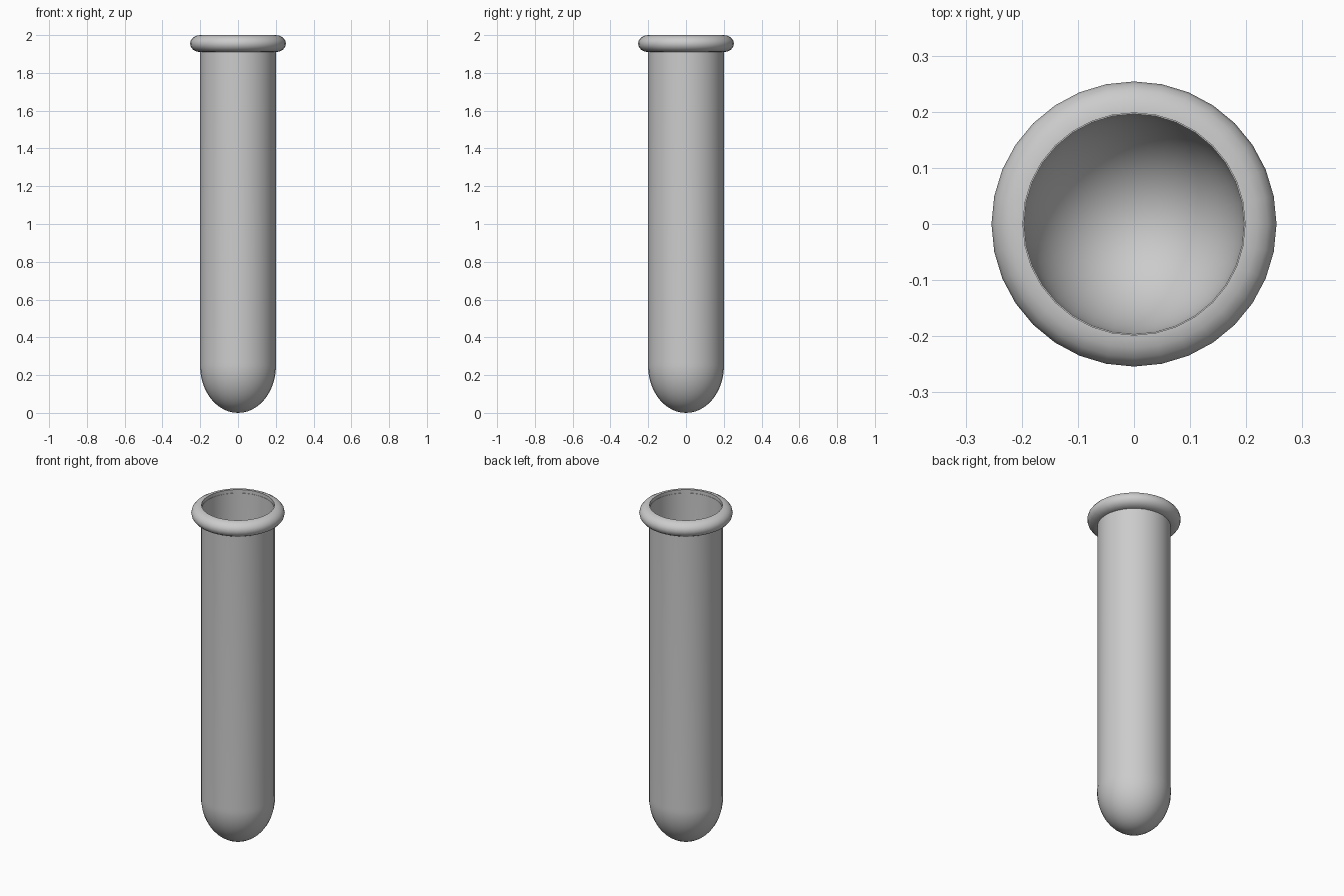
import bpy, bmesh
from math import sin, cos, pi

if "Cube" in bpy.data.objects:
    bpy.data.objects.remove(bpy.data.objects["Cube"])

SEG = 32

def lathe(name, profile, closed=False):
    """Spin an (r, z) profile around the z axis."""
    bm = bmesh.new()
    vs = [bm.verts.new((r, 0, z)) for r, z in profile]
    pairs = list(zip(vs, vs[1:])) + ([(vs[-1], vs[0])] if closed else [])
    edges = [bm.edges.new(p) for p in pairs]
    bmesh.ops.spin(bm, geom=vs + edges, cent=(0, 0, 0), axis=(0, 0, 1),
                   angle=2 * pi, steps=SEG, use_duplicate=False)
    bmesh.ops.remove_doubles(bm, verts=bm.verts, dist=1e-4)
    bmesh.ops.recalc_face_normals(bm, faces=bm.faces)
    me = bpy.data.meshes.new(name)
    bm.to_mesh(me)
    bm.free()
    ob = bpy.data.objects.new(name, me)
    bpy.context.collection.objects.link(ob)
    bpy.ops.object.select_all(action='DESELECT')
    ob.select_set(True)
    bpy.context.view_layer.objects.active = ob
    bpy.ops.object.shade_smooth_by_angle(angle=0.7)
    return ob

def bowl(r, depth, z):
    """Rounded bottom, from the lowest point up to the wall."""
    return [(r * sin(i * pi / 24), z - depth * cos(i * pi / 24)) for i in range(13)]

# thin glass wall with rounded bottom, outside then inside
outer = bowl(0.201, 0.25, 0.25) + [(0.2, 0.27), (0.2, 1.98)]
inner = bowl(0.196, 0.245, 0.25) + [(0.196, 1.98)]
lathe("tube_wall", outer + inner[::-1])

# rolled lip, half-round outwards with a straight bore
half = [(0.2 + 0.054 * cos(a), 1.955 + 0.045 * sin(a))
        for a in (-pi / 2 + i * pi / 8 for i in range(9))]
lathe("rolled_lip", half + [(0.198, 2.0), (0.198, 1.91)], closed=True)
